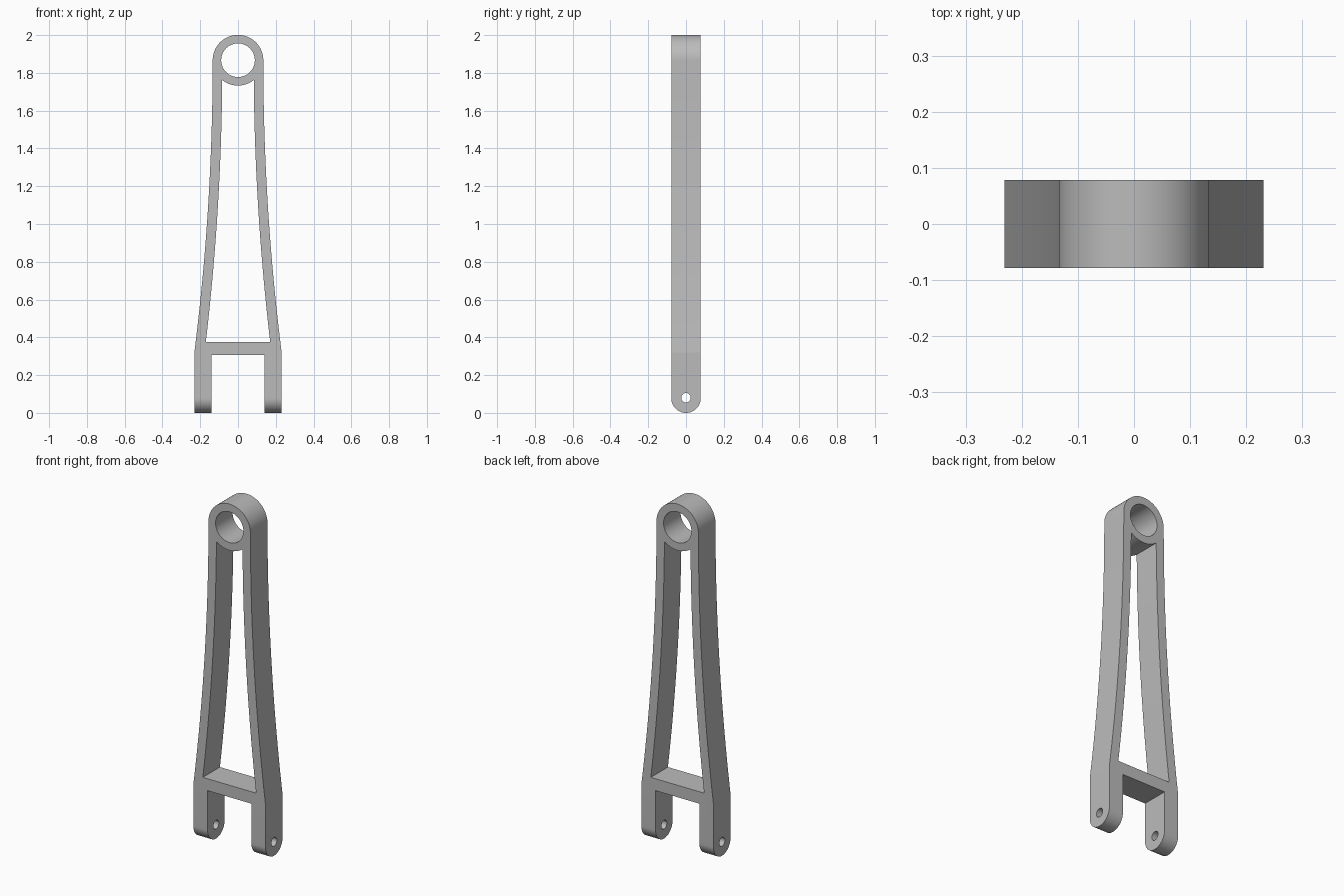
import bpy, bmesh, math

if "Cube" in bpy.data.objects:
    bpy.data.objects.remove(bpy.data.objects["Cube"], do_unlink=True)

HALF_DEPTH = 0.078
RING_Z, RING_R, BORE_R = 1.867, 0.134, 0.089
SHOULDER_Z = 0.32

grey = bpy.data.materials.new("plain_grey")
grey.use_nodes = True
colour = (0.5, 0.5, 0.5, 1)
grey.diffuse_color = colour
grey.node_tree.nodes["Principled BSDF"].inputs["Base Color"].default_value = colour


def arc(cx, cz, r, start, end, n):
    """Points on an arc, angles in degrees."""
    angles = [math.radians(start + (end - start) * i / n) for i in range(n + 1)]
    return [(cx + r * math.cos(a), cz + r * math.sin(a)) for a in angles]


def prism(name, profile, half, axis="y"):
    """Extrude a closed profile both ways along x or y."""
    bm = bmesh.new()
    place = (lambda u, w: (u, -half, w)) if axis == "y" else (lambda u, w: (-half, u, w))
    face = bm.faces.new([bm.verts.new(place(u, w)) for u, w in profile])
    out = bmesh.ops.extrude_face_region(bm, geom=[face])
    verts = [g for g in out["geom"] if isinstance(g, bmesh.types.BMVert)]
    shift = (0, 2 * half, 0) if axis == "y" else (2 * half, 0, 0)
    bmesh.ops.translate(bm, verts=verts, vec=shift)
    bmesh.ops.recalc_face_normals(bm, faces=bm.faces)
    mesh = bpy.data.meshes.new(name)
    bm.to_mesh(mesh)
    bm.free()
    mesh.materials.append(grey)
    obj = bpy.data.objects.new(name, mesh)
    bpy.context.collection.objects.link(obj)
    return obj


def flank(z, x_top, spread):
    """Half width of the flared arm at height z."""
    return x_top + spread * ((RING_Z - z) / (RING_Z - SHOULDER_Z)) ** 2


def flank_points(z0, z1, x_top, spread, n=24):
    zs = [z0 + (z1 - z0) * i / n for i in range(n + 1)]
    return [(flank(z, x_top, spread), z) for z in zs]


def mirrored(points):
    return [(-x, z) for x, z in reversed(points)]


# Outer silhouette: straight legs, flared arms, round head
side = [(0.231, 0)] + flank_points(SHOULDER_Z, RING_Z, RING_R, 0.097)
arm = prism("link_arm", side + arc(0, RING_Z, RING_R, 0, 180, 48)[1:-1] + mirrored(side), HALF_DEPTH)

# Tapered window, closed at the top by the underside of the ring
x_in = 0.083
z_in = RING_Z - math.sqrt(RING_R ** 2 - x_in ** 2)
inner = flank_points(0.375, z_in, x_in, 0.094)
a = math.degrees(math.atan2(z_in - RING_Z, inner[-1][0]))
underside = arc(0, RING_Z, RING_R, a, -180 - a, 24)[1:-1]
window = prism("window_cutter", inner + underside + mirrored(inner), 0.2)

# Bore, fork gap and pin hole
bore = prism("bore_cutter", arc(0, RING_Z, BORE_R, 0, 360, 96)[:-1], 0.2)
gap = prism("fork_gap_cutter", [(-0.14, -0.1), (0.14, -0.1), (0.14, 0.306), (-0.14, 0.306)], 0.2)
pin = prism("pin_hole_cutter", arc(0, 0.08, 0.025, 0, 360, 72)[:-1], 0.4, "x")

# Side profile that rounds off the feet
foot = arc(0, HALF_DEPTH, HALF_DEPTH, 180, 360, 48)
rounding = prism("foot_rounding", foot + [(HALF_DEPTH, 2.2), (-HALF_DEPTH, 2.2)], 0.4, "x")
arm.scale.y = 1.1  # oversize, so the side profile trims it cleanly

bpy.context.view_layer.objects.active = arm
for cutter in (rounding, window, bore, gap, pin):
    cutter.hide_render = True
    mod = arm.modifiers.new(cutter.name, "BOOLEAN")
    mod.operation = "INTERSECT" if cutter is rounding else "DIFFERENCE"
    mod.solver = "EXACT"
    mod.object = cutter
    bpy.ops.object.modifier_apply(modifier=mod.name)
    bpy.data.objects.remove(cutter, do_unlink=True)

# Smooth the curved walls, keep every real edge crisp
bpy.ops.object.select_all(action="DESELECT")
arm.select_set(True)
bpy.ops.object.transform_apply(location=False, rotation=False, scale=True)
bpy.ops.object.shade_smooth_by_angle(angle=math.radians(6))
